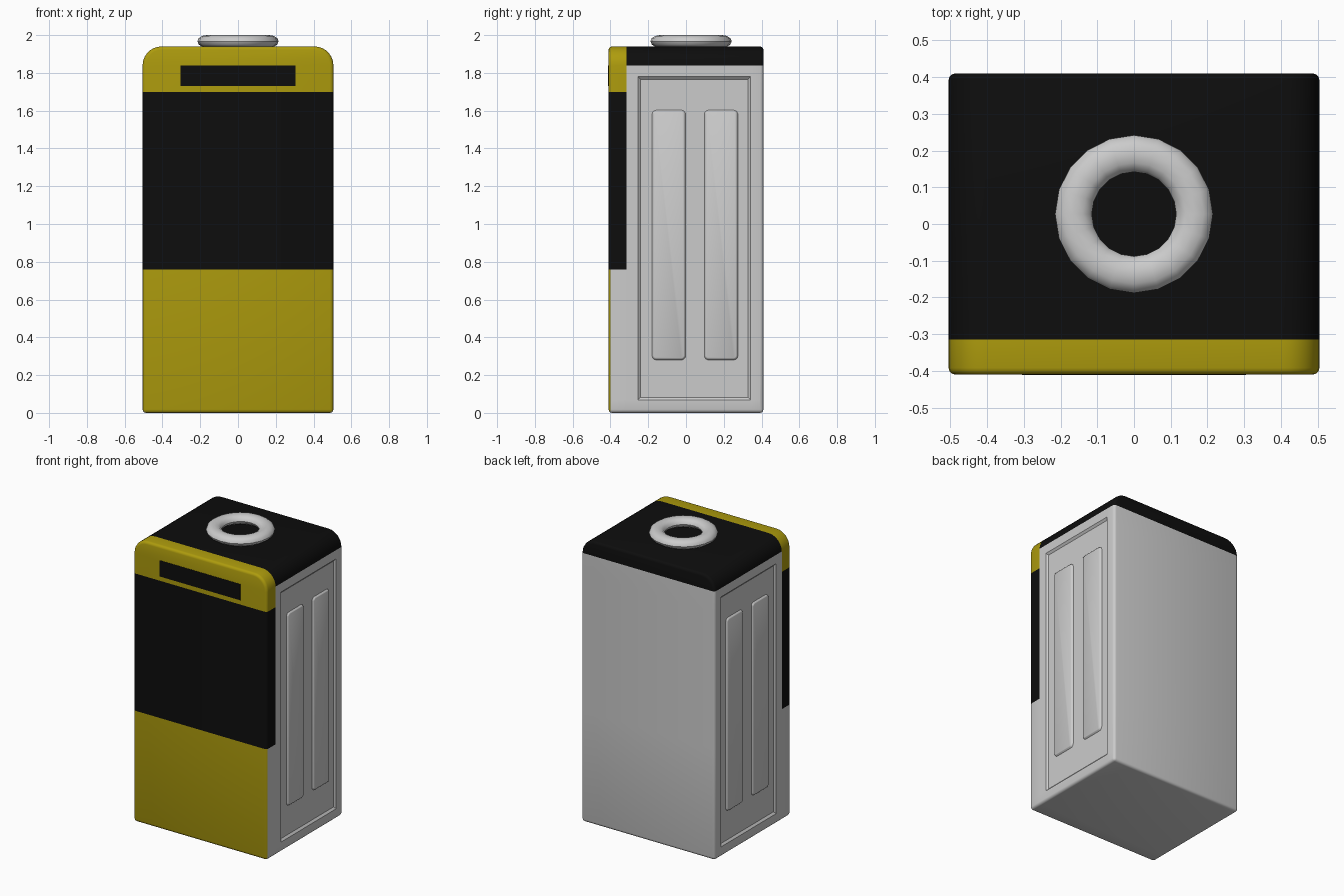
import bpy, bmesh, math
from mathutils import Vector

if "Cube" in bpy.data.objects:
    bpy.data.objects.remove(bpy.data.objects["Cube"])

HX, HY, TOP = 0.505, 0.41, 1.94


def material(name, rgb):
    m = bpy.data.materials.new(name)
    m.diffuse_color = (*rgb, 1)
    m.use_nodes = True
    m.node_tree.nodes["Principled BSDF"].inputs["Base Color"].default_value = m.diffuse_color
    return m


BLACK = material("black", (0.004, 0.004, 0.004))
YELLOW = material("yellow", (0.42, 0.33, 0.004))


def finish(bm, name, mat=None, angle=35):
    me = bpy.data.meshes.new(name)
    bm.to_mesh(me)
    bm.free()
    ob = bpy.data.objects.new(name, me)
    bpy.context.collection.objects.link(ob)
    if mat:
        me.materials.append(mat)
    bpy.ops.object.select_all(action='DESELECT')
    ob.select_set(True)
    bpy.context.view_layer.objects.active = ob
    bpy.ops.object.shade_smooth_by_angle(angle=math.radians(angle))
    return ob


def split(bm, faces, axis, value):
    """Cut the given faces along an axis-aligned plane."""
    geom = list({*faces, *(e for f in faces for e in f.edges), *(v for f in faces for v in f.verts)})
    no = Vector((0, 0, 0))
    no[axis] = 1
    bmesh.ops.bisect_plane(bm, geom=geom, plane_co=no * value, plane_no=no, dist=1e-5)


def side_faces(bm, sx):
    return [f for f in bm.faces if f.normal.x * sx > 0.99 and abs(f.calc_center_median().x) > HX - 0.001]


def casing():
    """Whole outer casing: rounded-top profile extruded front to back."""
    bm = bmesh.new()
    r, n = 0.1, 7
    pts = [(-HX, 0), (HX, 0)]
    for cx, a0 in ((HX - r, 0), (r - HX, 90)):
        for i in range(n + 1):
            a = math.radians(a0 + 90 * i / n)
            pts.append((cx + r * math.cos(a), TOP - r + r * math.sin(a)))
    face = bm.faces.new([bm.verts.new((x, -HY, z)) for x, z in pts])
    ext = bmesh.ops.extrude_face_region(bm, geom=[face])
    bmesh.ops.translate(bm, verts=[v for v in ext['geom'] if isinstance(v, bmesh.types.BMVert)],
                        vec=(0, 2 * HY, 0))
    bmesh.ops.recalc_face_normals(bm, faces=bm.faces[:])
    edges = [e for e in bm.edges if abs(e.verts[0].co.y - e.verts[1].co.y) < 1e-5
             or max(v.co.z for v in e.verts) < 1e-5]
    bmesh.ops.bevel(bm, geom=edges, offset=0.018, segments=3, profile=0.5, affect='EDGES')
    bm.normal_update()

    # colour boundaries
    for axis, value in ((1, -0.315), (2, 0.76), (2, 1.70), (2, 1.84)):
        split(bm, bm.faces[:], axis, value)
    bm.normal_update()

    # recessed field on each side
    y0, y1, z0, z1 = -0.255, 0.342, 0.068, 1.78
    for sx in (-1, 1):
        for axis, value in ((1, y0), (1, y1), (2, z0), (2, z1)):
            split(bm, side_faces(bm, sx), axis, value)
            bm.normal_update()
        inner = []
        for f in side_faces(bm, sx):
            c = f.calc_center_median()
            if y0 < c.y < y1 and z0 < c.z < z1:
                inner.append(f)
        bmesh.ops.inset_region(bm, faces=inner, thickness=0.014, depth=-0.012, use_even_offset=True)
        bm.normal_update()
    return bm


def region(f):
    c = f.calc_center_median()
    if c.y < -0.315:
        if c.z > 1.70:
            return "front_header"
        if c.z > 0.76:
            return "front_band"
        if f.normal.y < -0.6:
            return "front_lower_panel"
    elif c.z > 1.84:
        return "top_cap"
    return "body_shell"


# Casing divided into its coloured parts
for name, mat in (("body_shell", None), ("top_cap", BLACK), ("front_header", YELLOW),
                  ("front_band", BLACK), ("front_lower_panel", YELLOW)):
    bm = casing()
    bmesh.ops.delete(bm, geom=[f for f in bm.faces if region(f) != name], context='FACES')
    finish(bm, name, mat)


def rounded_panel(name, sx, y0, y1, z0, z1, r=0.025):
    """Raised panel with rounded corners and a sloped rim."""
    bm = bmesh.new()
    rings = []
    for x, s in ((HX - 0.016, 0), (HX - 0.002, 0.008), (HX, 0.012)):
        ring = []
        for cy, cz, a0 in ((y1 - r, z1 - r, 0), (y0 + r, z1 - r, 90),
                           (y0 + r, z0 + r, 180), (y1 - r, z0 + r, 270)):
            for i in range(5):
                a = math.radians(a0 + 22.5 * i)
                ring.append(bm.verts.new((sx * x, cy + (r - s) * math.cos(a), cz + (r - s) * math.sin(a))))
        rings.append(ring)
    for a, b in zip(rings, rings[1:]):
        for i in range(len(a)):
            j = (i + 1) % len(a)
            bm.faces.new((a[i], a[j], b[j], b[i]))
    bm.faces.new(rings[-1])
    bm.faces.new(rings[0][::-1])
    bmesh.ops.recalc_face_normals(bm, faces=bm.faces[:])
    finish(bm, name)


# Raised side panels
for side, sx in (("left", -1), ("right", 1)):
    rounded_panel(side + "_panel_front", sx, -0.182, 0.0, 0.278, 1.605)
    rounded_panel(side + "_panel_rear", sx, 0.095, 0.277, 0.278, 1.605)

# Dark slot on the front header
bm = bmesh.new()
bmesh.ops.create_cube(bm, size=1)
for v in bm.verts:
    v.co = Vector((v.co.x * 0.61, -HY + 0.004 + v.co.y * 0.012, 1.785 + v.co.z * 0.11))
finish(bm, "front_slot", BLACK)

# Ring on top
bpy.ops.mesh.primitive_torus_add(location=(0, 0.027, 1.967), major_segments=20, minor_segments=12,
                                 major_radius=0.165, minor_radius=0.05)
ring = bpy.context.object
ring.name = "top_ring"
ring.scale.z = 0.66
bpy.ops.object.transform_apply(location=False, rotation=False, scale=True)
bpy.ops.object.shade_smooth_by_angle(angle=math.radians(35))
